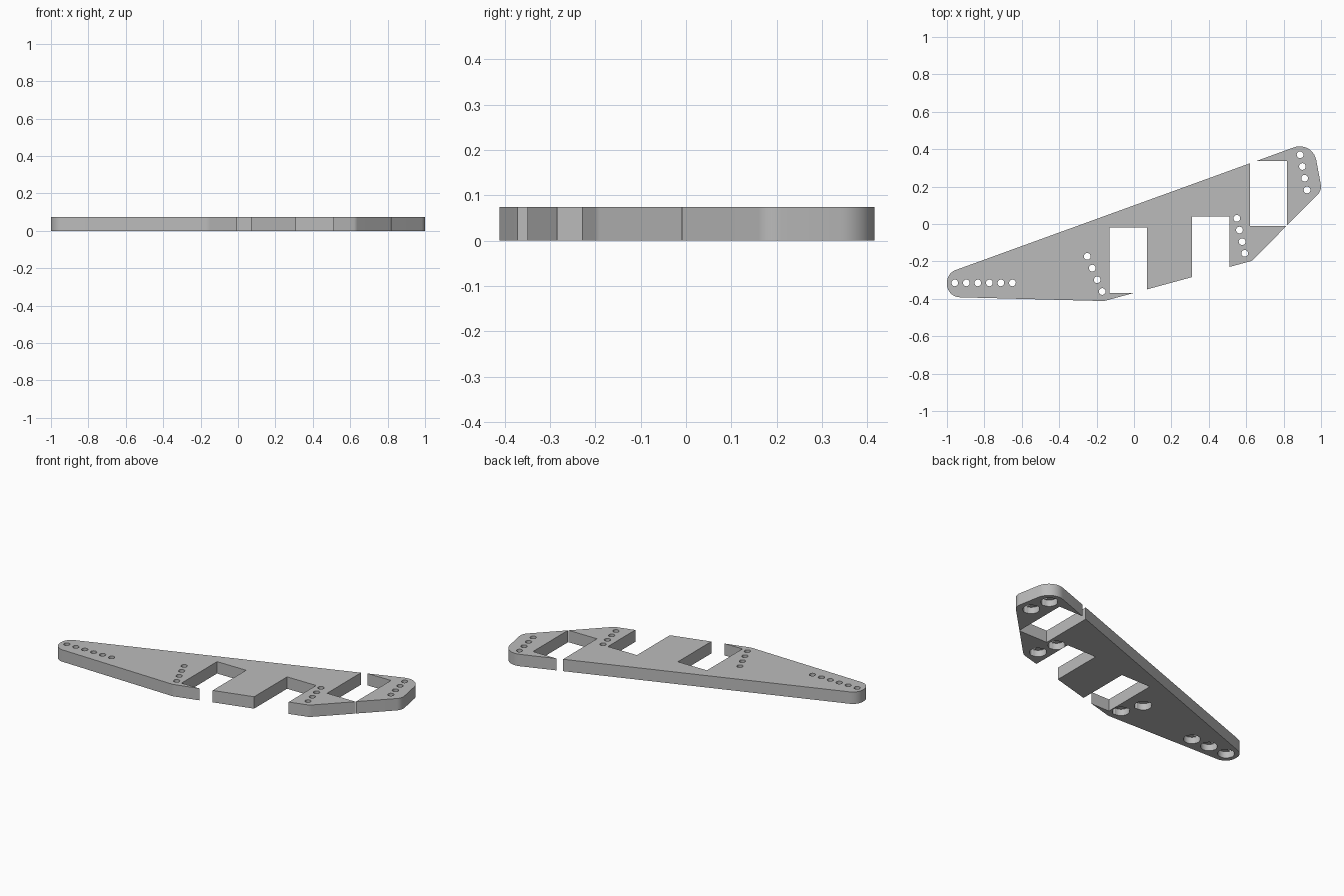
import bpy
import bmesh
import math
from mathutils import Vector

cube = bpy.data.objects.get("Cube")
if cube:
    bpy.data.objects.remove(cube, do_unlink=True)

THICK = 0.074

grey = bpy.data.materials.new("plate_grey")
grey.use_nodes = True
colour = (0.5, 0.5, 0.5, 1)
grey.diffuse_color = colour
grey.node_tree.nodes["Principled BSDF"].inputs["Base Color"].default_value = colour


def fillet(prev, corner, nxt, radius, steps=10):
    """Points of an arc rounding one polygon corner."""
    p = Vector(corner)
    a = (Vector(prev) - p).normalized()
    b = (Vector(nxt) - p).normalized()
    half = a.angle(b) / 2
    centre = p + (a + b).normalized() * radius / math.sin(half)
    start = p + a * radius / math.tan(half) - centre
    end = p + b * radius / math.tan(half) - centre
    turn = math.atan2(start.x * end.y - start.y * end.x, start.dot(end))
    points = []
    for i in range(steps + 1):
        t = turn * i / steps
        c, s = math.cos(t), math.sin(t)
        points.append(centre + Vector((start.x * c - start.y * s, start.x * s + start.y * c)))
    return points


def prisms(name, outlines, z0, z1):
    """One object made of extruded counter-clockwise outlines."""
    bm = bmesh.new()
    for outline in outlines:
        face = bm.faces.new([bm.verts.new((p[0], p[1], z0)) for p in outline])
        grown = bmesh.ops.extrude_face_region(bm, geom=[face])["geom"]
        for v in grown:
            if isinstance(v, bmesh.types.BMVert):
                v.co.z = z1
    bmesh.ops.recalc_face_normals(bm, faces=bm.faces[:])
    mesh = bpy.data.meshes.new(name)
    bm.to_mesh(mesh)
    bm.free()
    mesh.materials.append(grey)
    obj = bpy.data.objects.new(name, mesh)
    bpy.context.collection.objects.link(obj)
    return obj


def circle(centre, radius, count):
    return [(centre[0] + radius * math.cos(math.tau * i / count),
             centre[1] + radius * math.sin(math.tau * i / count)) for i in range(count)]


def rectangle(x0, y0, x1, y1):
    return [(x0, y0), (x1, y0), (x1, y1), (x0, y1)]


def cut(target, cutter):
    cutter.hide_render = True
    mod = target.modifiers.new(cutter.name, 'BOOLEAN')
    mod.operation = 'DIFFERENCE'
    mod.solver = 'EXACT'
    mod.object = cutter
    bpy.context.view_layer.objects.active = target
    bpy.ops.object.modifier_apply(modifier=mod.name)
    bpy.data.objects.remove(cutter, do_unlink=True)


# Tapered plate: corner x, y and rounding radius
corners = [(-1, -0.39, 0.07), (-0.16, -0.412, 0.08), (0.63, -0.197, 0.04),
           (1.0045, 0.18, 0.06), (0.955, 0.446, 0.09), (-1, -0.263, 0.07)]
outline = []
for i, (x, y, r) in enumerate(corners):
    outline += fillet(corners[i - 1][:2], (x, y), corners[(i + 1) % len(corners)][:2], r)
plate = prisms("plate", [outline], 0, THICK)

# Rectangular slots, the last one parting the end piece from the plate
slots = [rectangle(-0.13, -0.37, 0.07, -0.02),
         rectangle(0.31, -0.31, 0.51, 0.04),
         rectangle(0.62, -0.01, 0.818, 0.337)]
cut(plate, prisms("slot_cutter", slots, -0.1, 0.2))

# Rows of holes: first and last centre, number of holes
rows = [((-0.958, -0.315), (-0.65, -0.315), 6),
        ((-0.25, -0.173), (-0.17, -0.361), 4),
        ((0.55, 0.03), (0.592, -0.157), 4),
        ((0.888, 0.37), (0.925, 0.182), 4)]
holes, recesses = [], []
for first, last, count in rows:
    centres = [Vector(first).lerp(Vector(last), i / (count - 1)) for i in range(count)]
    holes += [circle(c, 0.018, 20) for c in centres]
    # Each pair of holes shares a round recess underneath
    recesses += [circle((a + b) / 2, 0.047, 32) for a, b in zip(centres[::2], centres[1::2])]
cut(plate, prisms("recess_cutter", recesses, -0.05, 0.04))
cut(plate, prisms("hole_cutter", holes, -0.1, 0.2))

bpy.ops.object.select_all(action='DESELECT')
plate.select_set(True)
bpy.context.view_layer.objects.active = plate
bpy.ops.object.shade_smooth_by_angle(angle=math.radians(25))
